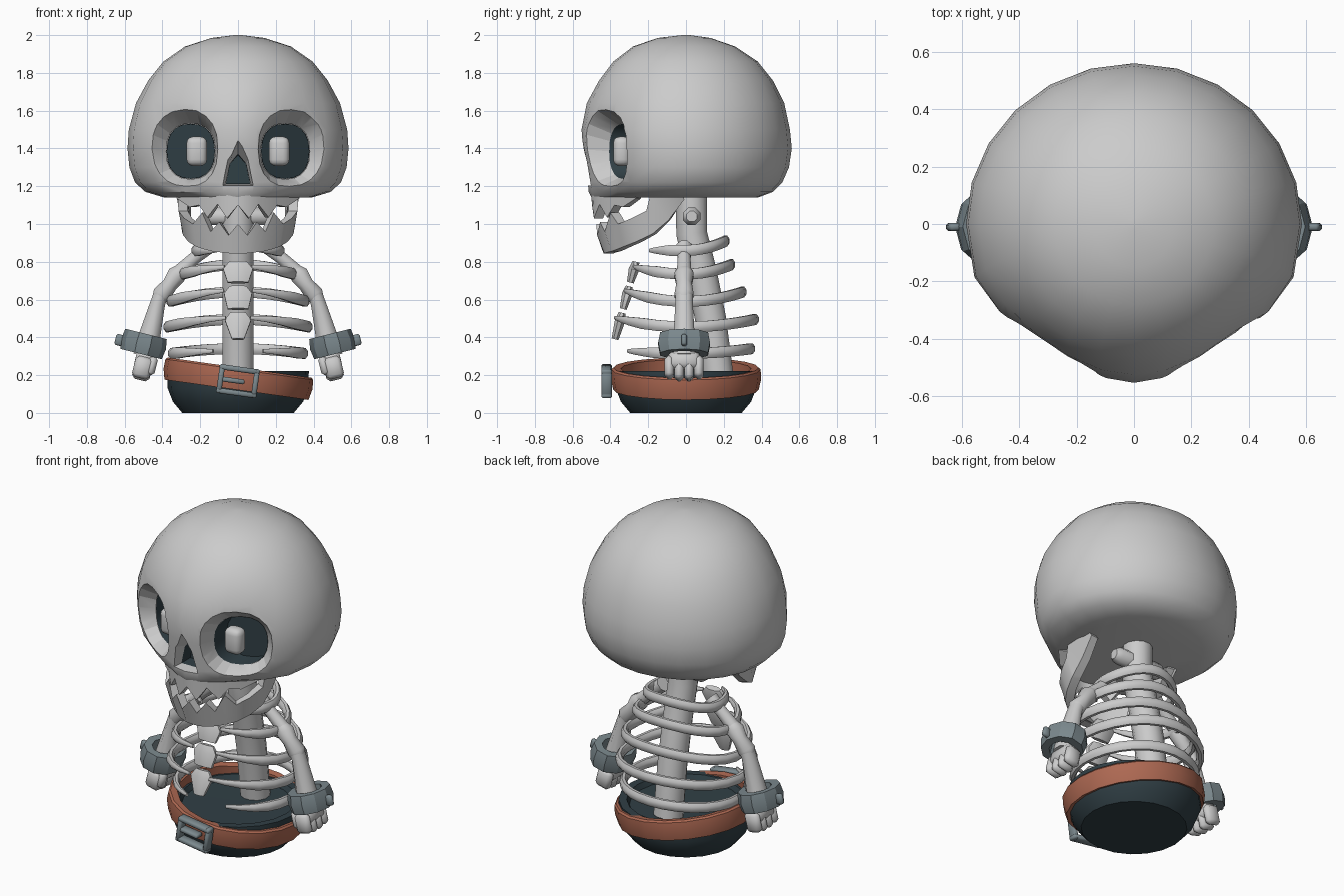
import bpy, bmesh
from math import sin, cos, pi, radians, copysign
from mathutils import Vector, Matrix

if "Cube" in bpy.data.objects:
    bpy.data.objects.remove(bpy.data.objects["Cube"])


def material(name, rgb):
    m = bpy.data.materials.new(name)
    m.diffuse_color = (*rgb, 1)
    m.use_nodes = True
    m.node_tree.nodes["Principled BSDF"].inputs["Base Color"].default_value = m.diffuse_color
    return m


DARK = material("dark", (0.03, 0.05, 0.06))
LEATHER = material("leather", (0.42, 0.14, 0.085))
STEEL = material("steel", (0.2, 0.25, 0.27))


def finish(name, bm, mat=None, angle=38):
    bmesh.ops.remove_doubles(bm, verts=bm.verts, dist=1e-5)
    bmesh.ops.recalc_face_normals(bm, faces=bm.faces)
    me = bpy.data.meshes.new(name)
    bm.to_mesh(me)
    bm.free()
    ob = bpy.data.objects.new(name, me)
    bpy.context.collection.objects.link(ob)
    if mat:
        me.materials.append(mat)
    if angle:
        smooth(ob, angle)
    return ob


def smooth(ob, angle):
    bpy.ops.object.select_all(action='DESELECT')
    ob.select_set(True)
    bpy.context.view_layer.objects.active = ob
    bpy.ops.object.shade_smooth_by_angle(angle=radians(angle))


def loft(name, rings, mat=None, angle=38, cap_start=True, cap_end=True):
    bm = bmesh.new()
    vs = [[bm.verts.new(p) for p in r] for r in rings]
    n = len(vs[0])
    for a, b in zip(vs, vs[1:]):
        for i in range(n):
            bm.faces.new((a[i], a[(i + 1) % n], b[(i + 1) % n], b[i]))
    if cap_start:
        bm.faces.new(vs[0])
    if cap_end:
        bm.faces.new(vs[-1])
    return finish(name, bm, mat, angle)


def tube(name, pts, sizes, n=8, hint=(0, 0, 1), mat=None, angle=50):
    pts = [Vector(p) for p in pts]
    rings = []
    for i, (p, (a, b)) in enumerate(zip(pts, sizes)):
        t = (pts[min(i + 1, len(pts) - 1)] - pts[max(i - 1, 0)]).normalized()
        u = t.cross(Vector(hint)).normalized()
        v = u.cross(t)
        rings.append([p + u * a * cos(k * 2 * pi / n + pi / n) + v * b * sin(k * 2 * pi / n + pi / n)
                      for k in range(n)])
    return loft(name, rings, mat, angle)


def lathe(name, prof, n, mat=None, matrix=Matrix(), closed=True, angle=30):
    bm = bmesh.new()
    m = len(prof)
    vs = [[bm.verts.new(matrix @ Vector((r * cos(k * 2 * pi / n), r * sin(k * 2 * pi / n), z)))
           for r, z in prof] for k in range(n)]
    for k in range(n):
        a, b = vs[k], vs[(k + 1) % n]
        for i in range(m if closed else m - 1):
            j = (i + 1) % m
            bm.faces.new((a[i], a[j], b[j], b[i]))
    return finish(name, bm, mat, angle)


def box(name, loc, size, bevel=0.0, mat=None, rot=Matrix(), segs=1):
    bm = bmesh.new()
    bmesh.ops.create_cube(bm, size=1, matrix=Matrix.Translation(loc) @ rot @ Matrix.Diagonal((*size, 1)))
    if bevel:
        bmesh.ops.bevel(bm, geom=bm.edges[:], offset=bevel, segments=segs, affect='EDGES', profile=0.5)
    return finish(name, bm, mat, 50)


# Skull: stacked rings, round at the back, wedge-shaped at the face
WEDGE = [(1, 0), (.95, .34), (.80, .56), (.60, .71), (.36, .87), (.16, .97), (0, 1)]


def skull_ring(z, w, back, front, t):
    quarter = []
    for i, (px, py) in enumerate(WEDGE):
        a = i * pi / 12
        quarter.append((w * (cos(a) * (1 - t) + px * t), -front * (sin(a) * (1 - t) + py * t)))
    face = quarter + [(-x, y) for x, y in quarter[-2::-1]]
    rear = [(-w * cos(i * pi / 12), back * sin(i * pi / 12)) for i in range(1, 12)]
    return [(x, y, z) for x, y in face + rear]


skull = loft("skull", [skull_ring(*r) for r in (
    (2.0, .02, .02, .02, 0), (1.985, .14, .13, .15, 0), (1.94, .28, .26, .28, 0), (1.86, .395, .38, .385, 0),
    (1.76, .475, .46, .46, .15), (1.64, .54, .52, .525, .5), (1.5, .578, .55, .553, .9),
    (1.4, .585, .56, .545, 1), (1.3, .575, .545, .53, 1), (1.22, .545, .51, .52, 1),
    (1.17, .49, .46, .515, 1), (1.14, .39, .38, .50, 1))])


# Eye sockets and nose hole: tapered cutters with dark cups behind
def socket_ring(s, cx, y0, cz, rx, rz, n=20):
    ring = []
    for k in range(n):
        c, d = cos(2 * pi * k / n), sin(2 * pi * k / n)
        dx = rx * copysign(abs(c) ** .85, c)
        ring.append((s * (cx + dx), y0 + .6 * dx, cz + rz * copysign(abs(d) ** .85, d)))
    return ring


def nose_ring(y, top, mx, mz, bx, bz):
    return [(0, y, top), (mx, y, mz), (bx, y, bz), (-bx, y, bz), (-mx, y, mz)]


cutters = []
for s in (1, -1):
    cutters.append(loft("socket_cutter", [
        socket_ring(s, .32, -.53, 1.405, .23, .285), socket_ring(s, .285, -.43, 1.395, .18, .215),
        socket_ring(s, .25, -.33, 1.385, .13, .148), socket_ring(s, .25, -.2, 1.385, .13, .148)], angle=0))
    loft("eye_cup", [socket_ring(s, .25, -.33, 1.385, .128, .146),
                     socket_ring(s, .25, -.21, 1.385, .126, .144)], DARK, cap_start=False)
    box("pupil", (s * .218, -.34, 1.385), (.108, .09, .155), .034, segs=3)
cutters.append(loft("nose_cutter", [nose_ring(-.65, 1.51, .07, 1.37, .115, 1.19),
                                    nose_ring(-.44, 1.37, .042, 1.32, .066, 1.21),
                                    nose_ring(-.36, 1.37, .042, 1.32, .066, 1.21)], angle=0))
loft("nose_cup", [nose_ring(-.455, 1.373, .042, 1.32, .065, 1.212),
                  nose_ring(-.37, 1.365, .041, 1.32, .065, 1.212)], DARK, cap_start=False)
bpy.context.view_layer.objects.active = skull
for c in cutters:
    c.hide_render = True
    mod = skull.modifiers.new("cut", 'BOOLEAN')
    mod.operation, mod.solver, mod.object = 'DIFFERENCE', 'EXACT', c
    bpy.ops.object.modifier_apply(modifier=mod.name)
    bpy.data.objects.remove(c)
smooth(skull, 32)


# Jaws: U-shaped bands with a zigzag tooth edge
def jaw(name, half, thick, low_scale):
    pts = [(-p[0], *p[1:]) for p in half[:0:-1]] + half
    rings = []
    for x, y, zt, zb in pts:
        k = Vector((x, y + .05)).length
        f = 1 - thick / k
        ix, iy = x * f, (y + .05) * f - .05
        g = low_scale
        rings.append([(x, y, zt), (x * g, y * g, zb), (ix * g, iy * g, zb), (ix, iy, zt)])
    return loft(name, rings, None, 35)


jaw("upper_jaw", [(0, -.505, 1.19, 1.10), (.06, -.495, 1.19, 1.03), (.11, -.465, 1.19, 1.105),
                  (.165, -.425, 1.19, 1.035), (.21, -.385, 1.19, 1.10), (.26, -.34, 1.19, 1.09),
                  (.33, -.27, 1.18, 1.135)], .05, .985)
jaw("lower_jaw", [(0, -.475, 1.0, .845), (.05, -.47, .94, .845), (.10, -.455, 1.01, .85),
                  (.145, -.43, .96, .855), (.19, -.40, 1.06, .865), (.24, -.36, 1.0, .88),
                  (.285, -.29, 1.03, .905), (.315, -.21, 1.07, .94), (.32, -.19, 1.15, .95),
                  (.325, -.1, 1.15, 1.02), (.325, -.01, 1.15, 1.13)], .055, .92)

# Spine and neck pin
tube("spine", [(0, .03, 1.17), (0, .03, .95), (0, .08, .75), (0, .13, .5), (0, .17, .19)],
     [(.085, .085)] * 5, 12, (0, 1, 0))
tube("neck_pin", [(-.17, .03, 1.04), (-.14, .03, 1.04), (.14, .03, 1.04), (.17, .03, 1.04)],
     [(.03, .03), (.05, .05), (.05, .05), (.03, .03)])

# Ribs: flattened hoops, open at the front, lowest at the sides
for z0, rx, front, back, lift_f, lift_b, gap in (
        (.86, .225, .22, .21, 0, .05, 30), (.735, .295, .28, .24, .04, .05, 14),
        (.59, .36, .33, .30, .06, .05, 12), (.455, .375, .38, .365, .05, .04, 10),
        (.315, .35, .33, .345, .015, .025, 22)):
    path, sizes = [], []
    for i in range(25):
        a = radians(-90 + gap + (360 - 2 * gap) * i / 24)
        v = sin(a)
        path.append((rx * cos(a), (back if v > 0 else front) * v, z0 + (lift_b if v > 0 else lift_f) * v * v))
        e = min(i, 24 - i) / 3
        k = min(1, .35 + .65 * e)
        sizes.append((.022 * k, .031 * k))
    tube("rib", path, sizes, 8)

# Breastbone: three tapering pieces leaning forward
for za, zb, wa, wb in ((.80, .69, .085, .06), (.67, .55, .08, .06), (.53, .39, .075, .035)):
    def yy(z): return -.265 - (.80 - z) * .27
    zm = za - .04
    tube("breastbone", [(0, yy(z), z) for z in (za, zm, zb)],
         [(wa * .6, .02), (wa, .03), (wb, .02)], 8, (0, 1, 0))

# Arms, cuffs and fists
for s in (1, -1):
    tube("collar_bone", [(s * .16, -.01, .88), (s * .23, -.01, .82), (s * .33, -.01, .73)],
         [(.045, .045), (.036, .036), (.042, .042)], 8, (0, 1, 0))
    tube("upper_arm", [(s * .30, -.01, .755), (s * .325, -.01, .73), (s * .36, -.01, .68),
                       (s * .405, -.01, .625), (s * .42, -.01, .60)],
         [(.04, .04), (.055, .055), (.044, .044), (.054, .054), (.04, .04)], 8, (0, 1, 0))
    tube("forearm", [(s * .41, -.01, .62), (s * .425, -.01, .58), (s * .475, -.01, .38), (s * .495, -.01, .30)],
         [(.043, .05), (.043, .05), (.065, .062), (.065, .075)], 8, (0, 1, 0))
    tilt = Matrix.Rotation(radians(-14 * s), 4, 'Y')
    lathe("cuff", [(.07, -.055), (.113, -.055), (.122, 0), (.113, .055), (.07, .055)], 10, STEEL,
          Matrix.Translation((s * .5, -.01, .365)) @ tilt @ Matrix.Diagonal((1, 1.18, 1, 1)))
    box("cuff_pin", (s * .625, -.01, .385), (.05, .028, .06), .008, STEEL, tilt)
    box("palm", (s * .495, -.01, .275), (.10, .17, .10), .025, None, tilt)
    for i in range(4):
        box("finger", (s * .505, -.088 + i * .052, .24 - (.01 if i in (1, 2) else 0)),
            (.095, .05, .115), .018, None, tilt)
    box("thumb", (s * .455, -.085, .25), (.045, .05, .10), .015, None, tilt)

# Hip bowl, tilted belt and buckle
lathe("hip_bowl", [(0, 0), (.295, 0), (.345, .06), (.372, .13), (.375, .222), (.33, .222), (.315, .19), (0, .185)],
      20, DARK, closed=False)
slant = Matrix.Rotation(radians(8), 4, 'Y')
lathe("belt", [(.345, -.05), (.385, -.058), (.398, 0), (.395, .05), (.385, .06), (.345, .055)], 20, LEATHER,
      Matrix.Translation((0, 0, .18)) @ slant)
mid = Vector((0, -.42, .168))
for dx, dz, w, h in ((0, .063, .215, .028), (0, -.063, .215, .028), (.093, 0, .028, .154),
                     (-.093, 0, .028, .154), (-.025, 0, .12, .026)):
    box("buckle", mid + slant.to_3x3() @ Vector((dx, 0, dz)), (w, .055, h), .007, STEEL, slant)
